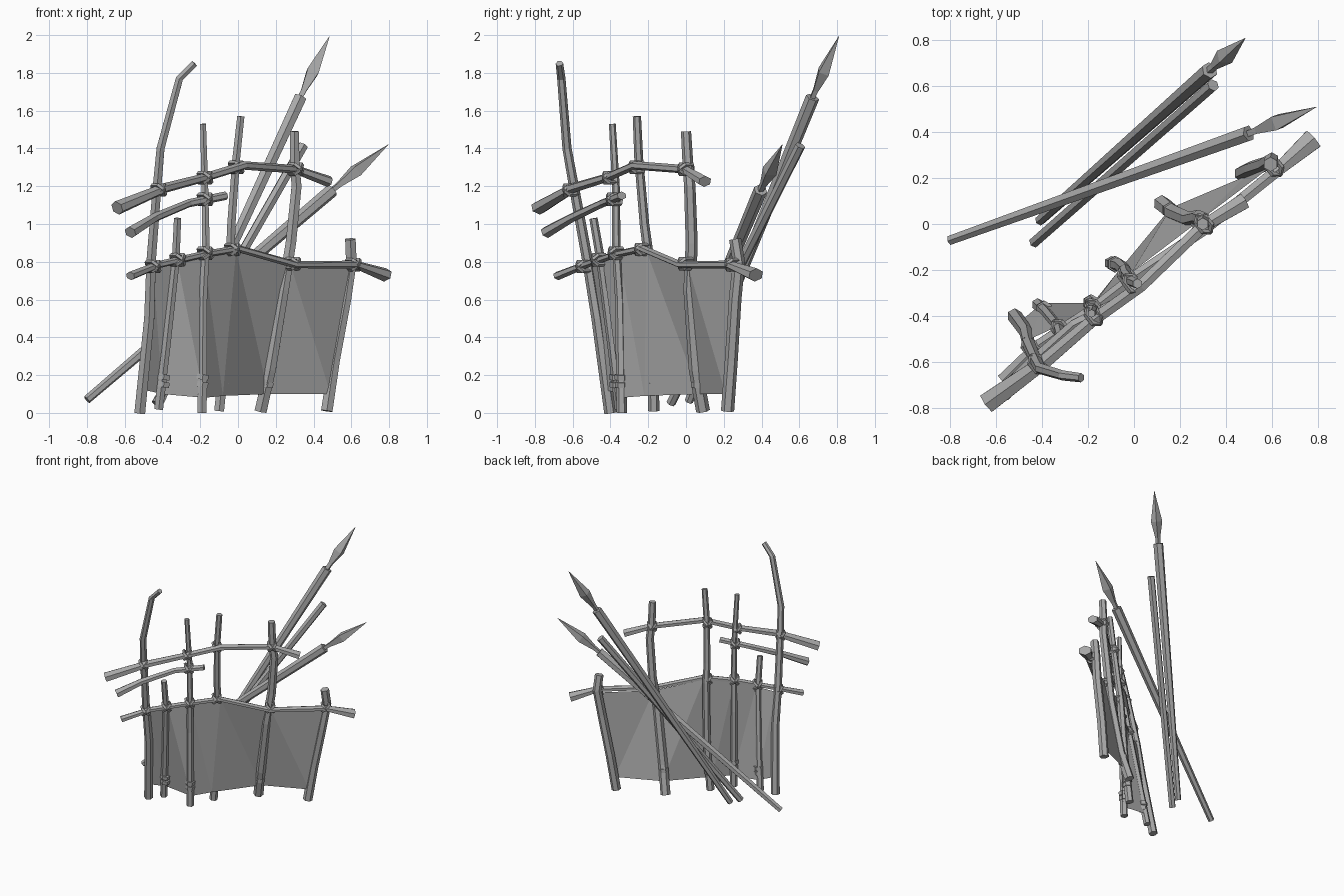
import bpy
import bmesh
import math
from mathutils import Vector

old = bpy.data.objects.get("Cube")
if old:
    bpy.data.objects.remove(old, do_unlink=True)

# One plain grey for the whole barricade
grey = bpy.data.materials.new("plain grey")
grey.use_nodes = True
colour = (0.4, 0.4, 0.4, 1.0)
grey.diffuse_color = colour
grey.node_tree.nodes["Principled BSDF"].inputs["Base Color"].default_value = colour


def finish(name, bm):
    """Turn a bmesh into a flat-shaded object."""
    mesh = bpy.data.meshes.new(name)
    bm.to_mesh(mesh)
    bm.free()
    mesh.materials.append(grey)
    obj = bpy.data.objects.new(name, mesh)
    bpy.context.scene.collection.objects.link(obj)
    return obj


def add_tube(bm, points, radii, sides=6, flat=1.0, closed=False):
    """Sweep a polygon along points; flat squashes it across its second axis."""
    pts = [Vector(p) for p in points]
    count = len(pts)
    overall = pts[1] - pts[0] if closed else pts[-1] - pts[0]
    steep = abs(overall.normalized().z) > 0.8
    ref = Vector((0, 1, 0)) if steep else Vector((0, 0, 1))
    rings = []
    for i, p in enumerate(pts):
        if closed:
            tangent = pts[(i + 1) % count] - pts[i - 1]
            side = (p - sum(pts, Vector()) / count).normalized()
        else:
            tangent = pts[min(i + 1, count - 1)] - pts[max(i - 1, 0)]
            side = tangent.cross(ref).normalized()
        up = side.cross(tangent).normalized()
        ring = []
        for k in range(sides):
            a = math.tau * (k + 0.5) / sides
            offset = side * math.cos(a) + up * math.sin(a) * flat
            ring.append(bm.verts.new(p + offset * radii[i]))
        rings.append(ring)
    for i in range(count if closed else count - 1):
        low, high = rings[i], rings[(i + 1) % count]
        for k in range(sides):
            n = (k + 1) % sides
            bm.faces.new((low[k], low[n], high[n], high[k]))
    if not closed:
        bm.faces.new(rings[0])
        bm.faces.new(rings[-1])
    bmesh.ops.recalc_face_normals(bm, faces=bm.faces[:])


def pole(name, points, radii, sides=6, flat=1.0):
    bm = bmesh.new()
    add_tube(bm, points, radii, sides, flat)
    return finish(name, bm)


def tapered(name, points, start, end, flat=1.0):
    last = len(points) - 1
    radii = [start + (end - start) * i / last for i in range(last + 1)]
    return pole(name, points, radii, 6, flat)


# Crooked upright posts, foot to top
tapered("tall_bent_post", [(-.52, -.4, 0), (-.47, -.47, .5), (-.46, -.52, .8),
        (-.43, -.59, 1.18), (-.41, -.63, 1.4), (-.31, -.66, 1.77), (-.23, -.67, 1.85)], .033, .02)
tapered("short_post", [(-.42, -.35, .02), (-.38, -.39, .35), (-.33, -.45, .8),
        (-.32, -.49, 1.03)], .027, .022)
tapered("thin_post", [(-.19, -.34, 0), (-.185, -.35, .6), (-.17, -.37, .9),
        (-.175, -.37, 1.18), (-.185, -.39, 1.53)], .028, .018)
tapered("middle_post", [(-.1, -.17, .01), (-.06, -.18, .4), (-.04, -.2, .85),
        (-.035, -.22, 1.0), (-.01, -.25, 1.34), (.015, -.26, 1.57)], .03, .022)
tapered("thick_post", [(.12, .09, .01), (.17, .05, .23), (.24, .02, .65), (.28, .03, .9),
        (.31, .02, 1.2), (.3, .01, 1.32), (.3, 0, 1.49)], .037, .027)
tapered("end_post", [(.47, .22, .01), (.51, .24, .28), (.57, .26, .6), (.6, .28, .8),
        (.595, .26, .92)], .035, .032)

# Bent rails lashed to the front of the posts
pole("lower_rail", [(-.57, -.68, .725), (-.42, -.53, .785), (-.18, -.37, .84), (0, -.23, .87),
     (.3, -.03, .785), (.62, .23, .785), (.78, .37, .73)],
     [.033, .027, .025, .027, .027, .03, .052], flat=.7)
pole("upper_rail", [(-.64, -.78, 1.085), (-.39, -.6, 1.19), (-.18, -.42, 1.245),
     (.03, -.27, 1.31), (.3, -.01, 1.29), (.48, .1, 1.225)],
     [.05, .035, .03, .03, .03, .04], flat=.75)
pole("short_rail", [(-.57, -.74, .955), (-.44, -.6, 1.035), (-.26, -.44, 1.11),
     (-.065, -.34, 1.15)], [.04, .03, .027, .028], flat=.8)

# Crossed rope loops where rails meet posts
along = Vector((.78, .62, 0))
outward = Vector((.62, -.78, 0))
joints = [(-.45, -.54, .775), (-.32, -.46, .81), (-.175, -.37, .845), (-.03, -.23, .865),
          (.29, 0, .79), (.61, .25, .785), (-.42, -.61, 1.18), (-.175, -.4, 1.245),
          (-.01, -.26, 1.3), (.305, 0, 1.29), (-.175, -.38, 1.13)]
bm = bmesh.new()
for joint in joints:
    for tilt in (-1, 1):
        across = (along + Vector((0, 0, tilt))).normalized()
        loop = []
        for k in range(6):
            a = math.tau * k / 6
            loop.append(Vector(joint) + outward * math.cos(a) * .045 + across * math.sin(a) * .04)
        add_tube(bm, loop, [.012] * 6, sides=4, closed=True)
finish("joint_lashings", bm)

# Cloth ties near the post feet
bm = bmesh.new()
for x, y in [(-.395, -.37), (-.19, -.343), (-.085, -.175), (.155, .06)]:
    for z, r in ((.15, .034), (.19, .036)):
        add_tube(bm, [(x, y, z - .014), (x + .005, y, z + .014)], [r, r])
finish("cloth_ties", bm)

# Stretched hide, folded between posts
top = [(-.45, -.5, .77), (-.32, -.44, .8), (-.18, -.355, .84), (-.01, -.21, .86),
       (.28, .01, .78), (.61, .26, .77)]
bottom = [(-.49, -.42, .12), (-.4, -.345, .1), (-.18, -.345, .08), (-.08, -.22, .09),
          (.16, .07, .1), (.49, .21, .1)]
bm = bmesh.new()
t = [bm.verts.new(p) for p in top]
b = [bm.verts.new(p) for p in bottom]
for i in range(len(t) - 1):
    bm.faces.new((t[i], b[i], b[i + 1]))
    bm.faces.new((t[i], b[i + 1], t[i + 1]))
finish("hide_panel", bm)


# Spears and a bare shaft leaning behind
def spear(name, foot, socket, tip):
    foot, socket, tip = Vector(foot), Vector(socket), Vector(tip)
    tapered(name + "_shaft", [foot, socket], .023, .037)
    blade = [socket.lerp(tip, f) for f in (-.05, .12, .42, 1)]
    pole(name + "_blade", blade, [.018, .02, .044, .001], sides=4, flat=.9)


spear("high_spear", (-.41, .015, .06), (.33, .67, 1.67), (.485, .81, 1.995))
spear("low_spear", (-.8, -.07, .07), (.5, .395, 1.18), (.795, .51, 1.42))
tapered("bare_shaft", [(-.435, -.08, .05), (.345, .605, 1.415)], .025, .028)
